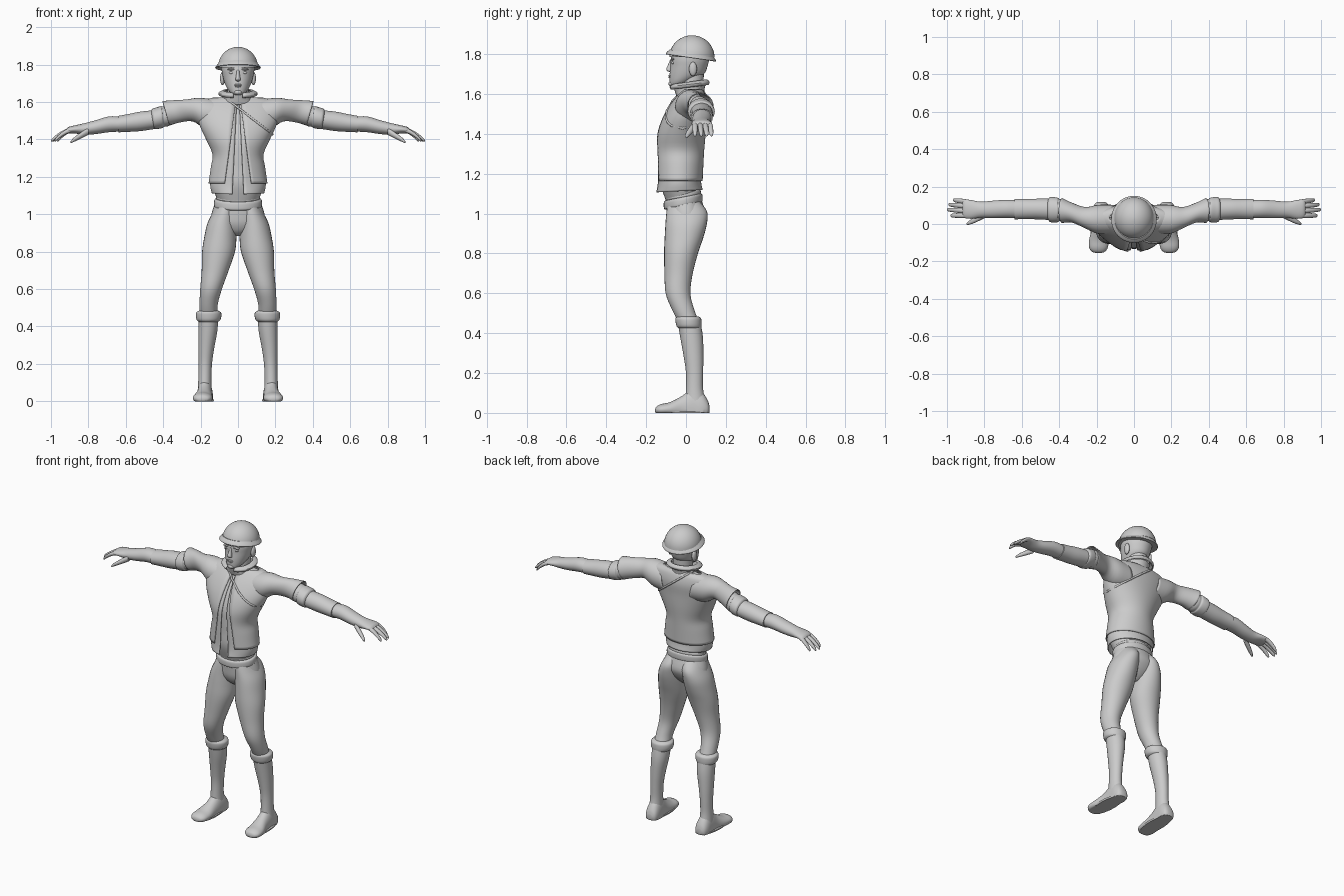
import bpy, bmesh
from math import sin, cos, pi, asin, sqrt


def spline(rings, k):
    """Smoothly interpolate a list of ring tuples (Catmull-Rom)."""
    out = []
    for i in range(len(rings) - 1):
        p0, p1 = rings[max(i - 1, 0)], rings[i]
        p2, p3 = rings[i + 1], rings[min(i + 2, len(rings) - 1)]
        for j in range(k):
            u = j / k
            out.append([0.5 * (2 * b + (c - a) * u + (2 * a - 5 * b + 4 * c - d) * u * u
                               + (3 * b - a - 3 * c + d) * u ** 3)
                        for a, b, c, d in zip(p0, p1, p2, p3)])
    return out + [list(rings[-1])]


def loft(name, axis, rings, n=28, k=4, mirror=False, gap=None, thick=0, floor=False, tilt=0.0):
    """Skin elliptical rings (t, centre a, centre b, radius a, radius b) along an axis."""
    bm = bmesh.new()
    rows = []
    for t, a, b, ra, rb in spline(rings, k):
        ra, rb = max(ra, .001), max(rb, .001)
        a0 = asin(min(gap(t) / ra, .95)) if gap else 0
        row = []
        for i in range(n + 1 if gap else n):
            th = a0 + (2 * pi - 2 * a0) * i / n
            s, c = sin(th), cos(th)
            if axis == 'Z':
                co = (a + ra * s, b - rb * c, t + tilt * c)
            elif axis == 'X':
                co = (t + tilt * c, a + ra * s, b + rb * c)
            else:
                co = (a + ra * s, t, b + rb * c)
            if floor:
                co = (co[0], co[1], max(co[2], 0))
            row.append(bm.verts.new(co))
        rows.append(row)
    for r, q in zip(rows, rows[1:]):
        for i in range(n):
            j = i + 1 if gap else (i + 1) % n
            bm.faces.new((r[i], r[j], q[j], q[i]))
    if not gap and not thick:
        bm.faces.new(rows[0])
        bm.faces.new(rows[-1])
    bmesh.ops.recalc_face_normals(bm, faces=bm.faces)
    me = bpy.data.meshes.new(name)
    bm.to_mesh(me)
    bm.free()
    me.shade_smooth()
    me.set_sharp_from_angle(angle=0.8)
    ob = bpy.data.objects.new(name, me)
    bpy.context.collection.objects.link(ob)
    if thick:
        m = ob.modifiers.new("thickness", 'SOLIDIFY')
        m.thickness, m.offset = thick, 0
    if mirror:
        m = ob.modifiers.new("mirror", 'MIRROR')
        m.use_clip = False
        m.use_mirror_merge = False
    return ob


def ball(name, c, r, mirror=False):
    rings = [(c[2] + r[2] * sin(p), c[0], c[1], r[0] * cos(p), r[1] * cos(p))
             for p in [pi * (i / 8 - .5) for i in range(9)]]
    return loft(name, 'Z', rings, 16, 1, mirror)


# Boots: feet, shafts and rolled tops
loft("foot", 'Y', [(.118, .175, .02, .018, .015), (.108, .175, .02, .034, .045),
                   (.08, .176, .02, .042, .085), (.035, .177, .02, .042, .105),
                   (-.02, .18, .02, .043, .065), (-.08, .187, .018, .052, .036),
                   (-.125, .19, .016, .05, .028), (-.148, .19, .014, .034, .018),
                   (-.155, .19, .012, .012, .006)], mirror=True, floor=True)
loft("sole", 'Z', [(0, .181, -.02, .05, .13), (.01, .181, -.02, .053, .133)], mirror=True, k=1)
loft("boot_shaft", 'Z', [(.05, .178, .047, .038, .052), (.12, .177, .043, .035, .043),
                         (.2, .175, .043, .036, .043), (.28, .17, .038, .042, .049),
                         (.38, .161, .028, .051, .057), (.46, .158, .015, .052, .057)], mirror=True)
loft("boot_cuff", 'Z', [(.425, .159, .018, .052, .056), (.435, .158, .015, .063, .062),
                        (.455, .157, .013, .068, .065), (.475, .157, .011, .066, .064),
                        (.485, .157, .008, .05, .052)], mirror=True)

# Trousers
loft("trouser_leg", 'Z', [(.46, .158, .012, .048, .052), (.52, .157, -.015, .049, .056),
                          (.6, .144, -.04, .058, .062), (.7, .122, -.037, .072, .071),
                          (.8, .104, -.025, .088, .085), (.88, .094, -.01, .086, .097),
                          (.95, .085, .001, .079, .104), (1.01, .07, .004, .065, .102),
                          (1.06, .055, -.01, .055, .08)], mirror=True)
loft("trouser_hips", 'Z', [(.885, 0, -.01, .03, .03), (.91, 0, -.01, .085, .06),
                           (.95, 0, -.005, .14, .085), (1.0, 0, .0, .142, .097),
                           (1.07, 0, -.012, .12, .09)])
loft("belt", 'Z', [(1.038, 0, -.014, .118, .088), (1.043, 0, -.014, .127, .096),
                   (1.06, 0, -.014, .129, .098), (1.078, 0, -.014, .126, .096),
                   (1.085, 0, -.014, .112, .085)], tilt=-.018)
loft("waist_fold", 'Z', [(1.078, 0, -.014, .108, .082), (1.085, 0, -.014, .118, .09),
                         (1.1, 0, -.014, .115, .088), (1.11, 0, -.014, .1, .08)], tilt=-.014)

# Torso layers: undershirt, open shirt, open jacket
TORSO = [(1.165, 0, -.034, .155, .115), (1.25, 0, -.032, .143, .117), (1.32, 0, -.03, .134, .119),
         (1.4, 0, -.024, .168, .12), (1.48, 0, -.008, .204, .108), (1.55, 0, .015, .215, .09),
         (1.6, 0, .03, .2, .064), (1.622, 0, .034, .13, .045)]


def shrink(d):
    return [(t - d * .3, a, b, ra - d, rb - d) for t, a, b, ra, rb in TORSO]


loft("undershirt", 'Z', [(1.07, 0, -.018, .108, .085)] + shrink(.018), 40)
loft("shirt", 'Z', [(1.113, 0, -.034, .138, .116)] + shrink(.008), 48, tilt=-.006, thick=.004,
     gap=lambda z: .008 + max(0, 1.57 - z) * .05)
loft("jacket", 'Z', TORSO, 48, thick=.005, gap=lambda z: .016 + max(0, 1.57 - z) * .135)

# Diagonal shoulder strap hugging the jacket
fine = spline(TORSO, 8)


def strap_point(x, side):
    z = 1.57 - .77 * x
    r = min(fine, key=lambda q: abs(q[0] - z))
    return (x, r[2] + side * (r[4] + .003) * sqrt(max(0, 1 - (x / r[3]) ** 2)), min(z, 1.622))


xs = [-.07 + .255 * i / 14 for i in range(15)]
path = [strap_point(x, -1) for x in xs] + [strap_point(x, 1) for x in reversed(xs)]
cu = bpy.data.curves.new("shoulder_strap", 'CURVE')
cu.dimensions = '3D'
cu.bevel_depth = .006
cu.bevel_resolution = 2
sp = cu.splines.new('POLY')
sp.points.add(len(path) - 1)
for p, co in zip(sp.points, path):
    p.co = (*co, 1)
sp.use_cyclic_u = True
bpy.context.collection.objects.link(bpy.data.objects.new("shoulder_strap", cu))

# Sleeves, rolled cuffs, forearms
loft("jacket_sleeve", 'X', [(.1, .025, 1.53, .075, .08), (.19, .025, 1.54, .075, .08),
                            (.26, .034, 1.555, .054, .056), (.33, .06, 1.55, .05, .057),
                            (.385, .072, 1.54, .064, .063)], mirror=True, thick=.005, tilt=.018)
loft("rolled_sleeve", 'X', [(.34, .066, 1.54, .048, .05), (.38, .074, 1.527, .058, .056),
                            (.4, .075, 1.522, .058, .054), (.407, .075, 1.52, .065, .058),
                            (.43, .076, 1.514, .068, .057), (.45, .077, 1.51, .066, .055),
                            (.458, .077, 1.508, .054, .046)], mirror=True, tilt=.006)
loft("lower_sleeve", 'X', [(.44, .078, 1.507, .057, .05), (.52, .08, 1.497, .055, .052),
                           (.58, .08, 1.489, .054, .048), (.64, .08, 1.482, .055, .044)], mirror=True)

# Forearm and hand
loft("forearm", 'X', [(.63, .08, 1.482, .048, .04), (.69, .081, 1.481, .048, .042),
                      (.76, .078, 1.466, .046, .037), (.82, .076, 1.456, .043, .031),
                      (.87, .078, 1.454, .05, .022), (.905, .081, 1.45, .049, .017),
                      (.918, .081, 1.447, .035, .008)], mirror=True)
for label, y0, y1, tip in (("little", .118, .128, .967), ("ring", .095, .104, .992),
                           ("middle", .07, .077, 1.0), ("index", .046, .045, .982)):
    rings = []
    for u, r in ((0, .013), (.35, .0135), (.7, .012), (.93, .009), (1, .003)):
        rings.append((.89 + (tip - .89) * u, y0 + (y1 - y0) * u,
                      1.451 - .02 * u - .04 * u * u, r, r * .95))
    loft(label + "_finger", 'X', rings, 12, 3, True)
loft("thumb", 'X', [(.8, .045, 1.445, .014, .02), (.845, .024, 1.418, .015, .016),
                    (.875, .01, 1.4, .012, .012), (.89, .003, 1.389, .008, .008),
                    (.896, .001, 1.385, .002, .002)], 12, 3, True)

# Neck and flared collar
loft("neck", 'Z', [(1.56, 0, .035, .07, .055), (1.63, 0, .03, .058, .058), (1.72, 0, .03, .058, .06)])
loft("inner_collar", 'Z', [(1.59, 0, .022, .088, .066), (1.62, 0, .018, .07, .072),
                           (1.648, 0, .018, .074, .08)], thick=.005, tilt=-.004)
loft("outer_collar", 'Z', [(1.655, 0, .018, .074, .08), (1.66, 0, .018, .08, .086),
                           (1.648, 0, .017, .104, .1), (1.635, 0, .017, .096, .094)],
     thick=.004, tilt=-.012, gap=lambda z: .025)

# Head and face
loft("head", 'Z', [(1.637, 0, -.047, .014, .016), (1.645, 0, -.043, .034, .036),
                   (1.667, 0, -.022, .054, .06), (1.7, 0, .004, .071, .086),
                   (1.74, 0, .015, .082, .093), (1.78, 0, .02, .088, .096),
                   (1.83, 0, .025, .082, .088), (1.86, 0, .025, .05, .05)], 36)
loft("nose", 'Z', [(1.772, 0, -.07, .007, .01), (1.75, 0, -.077, .009, .012),
                   (1.727, 0, -.084, .013, .015), (1.717, 0, -.083, .014, .012),
                   (1.711, 0, -.078, .006, .006)], 16)
ball("upper_lip", (0, -.081, 1.692), (.02, .007, .005))
ball("lower_lip", (0, -.081, 1.684), (.017, .007, .005))
ball("chin", (0, -.07, 1.652), (.022, .018, .014))
ball("eye", (.034, -.064, 1.757), (.014, .009, .007), True)
ball("brow", (.035, -.067, 1.775), (.022, .01, .006), True)
ball("ear", (.083, .035, 1.726), (.013, .02, .036), True)

# Helmet: dome and tilted brim
dome = [(1.785 + .11 * sin(p), 0, .03, .107 * cos(p), .113 * cos(p))
        for p in [pi / 2 * i / 12 for i in range(13)]]
loft("helmet_dome", 'Z', [(t, a, b, max(ra, .004), max(rb, .004)) for t, a, b, ra, rb in dome], 40, 1)
loft("helmet_brim", 'Z', [(1.806, 0, .029, .104, .11), (1.796, 0, .026, .113, .119),
                          (1.787, 0, .025, .121, .125), (1.781, 0, .025, .12, .124),
                          (1.784, 0, .026, .106, .11)], 40, 2, tilt=.018)
